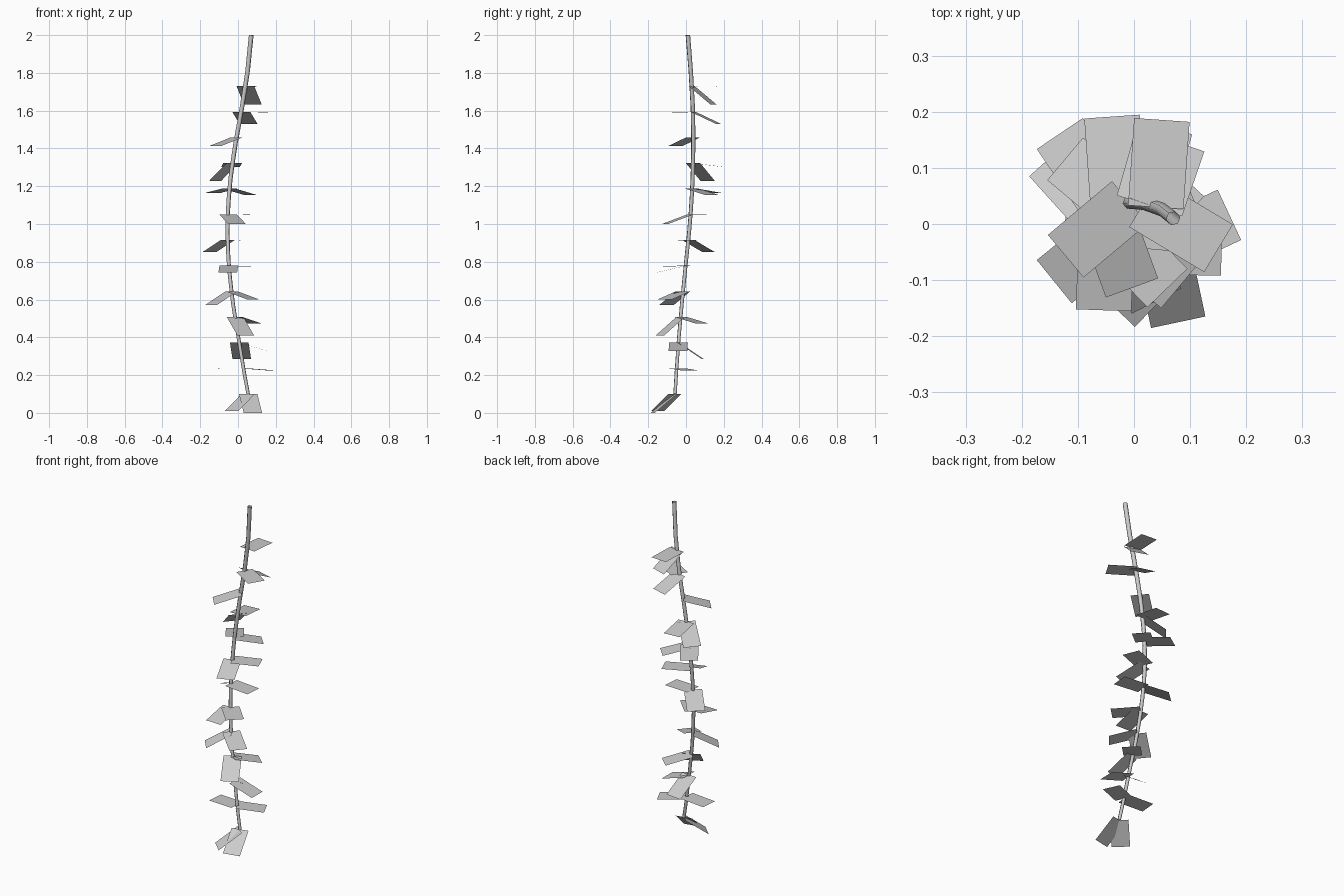
import bpy
from math import radians, sin, cos, sqrt
from mathutils import Vector

cube = bpy.data.objects.get("Cube")
if cube:
    bpy.data.objects.remove(cube, do_unlink=True)

grey = bpy.data.materials.new("plain_grey")
grey.use_nodes = True
grey.diffuse_color = (0.6, 0.6, 0.6, 1)
grey.node_tree.nodes["Principled BSDF"].inputs["Base Color"].default_value = grey.diffuse_color

# Gently curving stem, from the lowest leaf pair to the tip
STEM = [Vector(p) for p in (
    (.054, -.058, .1), (.035, -.052, .2), (.002, -.038, .4), (-.03, -.02, .6),
    (-.051, 0, .8), (-.057, .021, 1), (-.045, .034, 1.2), (-.018, .039, 1.4),
    (.018, .037, 1.6), (.05, .026, 1.8), (.07, .01, 2))]


def stem_at(z):
    """Centre of the stem at height z."""
    for low, high in zip(STEM, STEM[1:]):
        if z <= high.z:
            return low.lerp(high, (z - low.z) / (high.z - low.z))
    return STEM[-1].copy()


curve = bpy.data.curves.new("stem", "CURVE")
curve.dimensions = "3D"
curve.bevel_depth = 0.011
curve.bevel_resolution = 1
spline = curve.splines.new("POLY")
steps = 20
spline.points.add(steps)
for i, point in enumerate(spline.points):
    point.co = (*stem_at(STEM[0].z + (2 - STEM[0].z) * i / steps), 1)
    point.radius = 0.85 + 0.3 * i / steps
stem = bpy.data.objects.new("stem", curve)
bpy.context.collection.objects.link(stem)
stem.data.materials.append(grey)
bpy.context.view_layer.objects.active = stem
stem.select_set(True)
bpy.ops.object.convert(target="MESH")
bpy.ops.object.shade_smooth_by_angle(angle=radians(65))

# Flat rectangular leaves hinged on the stem
LENGTH, HALF_WIDTH = 0.156, 0.0495


def leaf(name, base, heading, drop):
    """A card that leaves the stem at a compass heading and drops at its tip."""
    a = radians(heading)
    reach = sqrt(LENGTH ** 2 - drop ** 2)
    out = Vector((reach * cos(a), reach * sin(a), -drop))
    side = Vector((-sin(a), cos(a), 0)) * HALF_WIDTH
    mesh = bpy.data.meshes.new(name)
    corners = [base - side, base + out - side, base + out + side, base + side]
    mesh.from_pydata(corners, [], [range(len(corners))])
    mesh.materials.append(grey)
    bpy.context.collection.objects.link(bpy.data.objects.new(name, mesh))


# Heading and tip drop of the leaves at each node, from the top down
NODES = [
    [(86, .004), (71, .097)],
    [(74, .065), (-31, .003)],
    [(220, .046)],
    [(140, .096), (94, .02)],
    [(124, .022), (43, .033)],
    [(-70, .052), (22, .003)],
    [(132, .063), (-5, .003)],
    [(268, .036), (-46, .004)],
    [(219, .072), (-40, .043)],
    [(-63, .097), (47, .034)],
    [(84, .087), (-1, .045)],
    [(25, .011), (175, .003)],
    [(-78, .1), (226, .091)],
]
TOP, GAP = 1.73, 0.1358
for row, leaves in enumerate(NODES):
    base = stem_at(max(TOP - GAP * row, STEM[0].z))
    for n, (heading, drop) in enumerate(leaves):
        leaf(f"leaf_{row + 1}_{'ab'[n]}", base, heading, drop)
